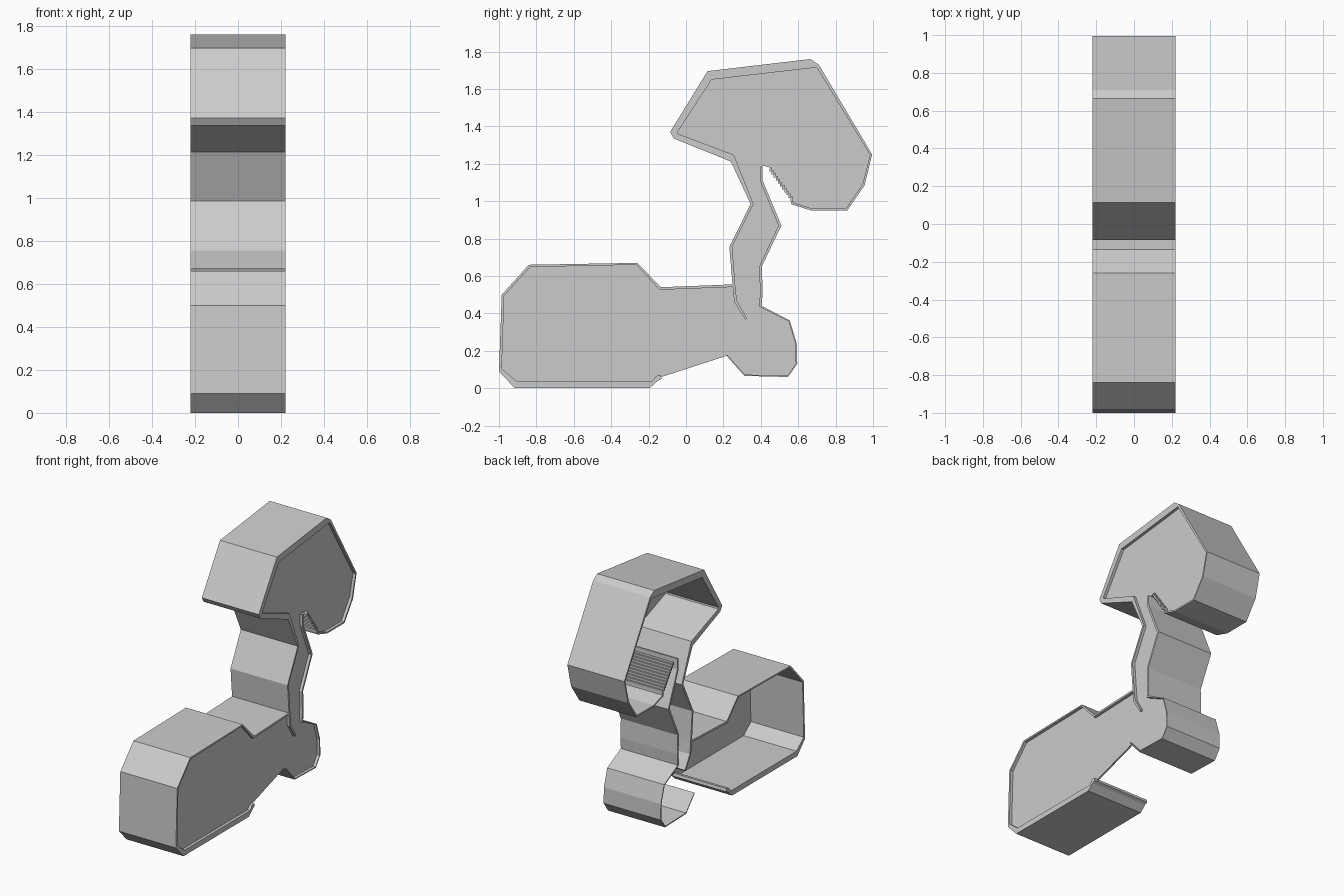
import bpy, bmesh

if "Cube" in bpy.data.objects:
    bpy.data.objects.remove(bpy.data.objects["Cube"])

HALF = 0.22  # half depth of the walls along x


def solid(name, faces2d, x0, x1):
    """Extrude a connected set of (y, z) faces from x0 to x1."""
    bm = bmesh.new()
    for pts in faces2d:
        bm.faces.new([bm.verts.new((x0, y, z)) for y, z in pts])
    bmesh.ops.remove_doubles(bm, verts=bm.verts, dist=1e-5)
    ext = bmesh.ops.extrude_face_region(bm, geom=bm.faces[:], use_keep_orig=True)
    verts = [v for v in ext["geom"] if isinstance(v, bmesh.types.BMVert)]
    bmesh.ops.translate(bm, verts=verts, vec=(x1 - x0, 0, 0))
    bmesh.ops.recalc_face_normals(bm, faces=bm.faces[:])
    mesh = bpy.data.meshes.new(name)
    bm.to_mesh(mesh)
    bm.free()
    ob = bpy.data.objects.new(name, mesh)
    bpy.context.collection.objects.link(ob)
    return ob


def wall(name, outer, inner):
    """Thin wall between matching outer and inner outlines."""
    quads = [(outer[i], outer[i + 1], inner[i + 1], inner[i])
             for i in range(len(outer) - 1)]
    return solid(name, quads, -HALF, HALF)


# Lower body wall
body_out = [(-.13, .05), (-.15, .04), (-.195, 0), (-.915, 0), (-1, .09), (-.985, .5),
            (-.84, .66), (-.26, .67), (-.135, .54), (.25, .555)]
body_in = [(-.135, .07), (-.16, .066), (-.18, .038), (-.905, .038), (-.985, .105),
           (-.972, .495), (-.833, .648), (-.265, .66), (-.142, .526), (.25, .541)]
wall("body_wall", body_out, body_in)

# Rounded lobe wall and the rear neck wall above it
rear_out = [(.22, .17), (.312, .066), (.545, .06), (.595, .13), (.592, .24), (.555, .362),
            (.405, .44), (.41, .52), (.405, .65), (.51, .87), (.41, 1.11), (.408, 1.185)]
rear_in = [(.22, .178), (.315, .073), (.542, .067), (.587, .132), (.584, .24), (.549, .357),
           (.392, .436), (.396, .52), (.391, .65), (.494, .87), (.397, 1.105), (.397, 1.185)]
wall("rear_neck_and_lobe_wall", rear_out, rear_in)

# Stepped lip that ends the head wall
STEPS = 11
lip_out, lip_in = [], []
for i in range(STEPS):
    y = .56 - .125 * i / STEPS
    z = 1.0 + .175 * i / STEPS
    for dy, dz in ((0, 0), (0, .175 / STEPS)):
        lip_out.append((y + dy, z + dz))
        lip_in.append((y + dy + .011, z + dz + .008))

# Front neck wall running up into the head wall
head_out = [(.318, .365), (.258, .46), (.249, .55), (.232, .755), (.345, .985), (.24, 1.212),
            (-.065, 1.335), (-.085, 1.37), (.115, 1.695), (.665, 1.76), (.71, 1.73),
            (.995, 1.25), (.955, 1.085), (.862, .95), (.67, .95), (.565, .983)] + lip_out
head_in = [(.326, .375), (.272, .467), (.263, .55), (.247, .758), (.361, .985), (.255, 1.248),
           (-.042, 1.36), (-.045, 1.37), (.137, 1.65), (.69, 1.714), (.702, 1.71),
           (.984, 1.247), (.944, 1.09), (.855, .961), (.672, .961), (.572, .993)] + lip_in
wall("head_and_front_neck_wall", head_out, head_in)

# Recessed plate closing the right side
mid = lambda a, b: [((p[0] + q[0]) / 2, (p[1] + q[1]) / 2) for p, q in zip(a, b)]
plate = (mid(body_out, body_in) + mid(head_out, head_in)[3:]
         + [(.42, 1.188)] + mid(rear_out, rear_in)[::-1])
solid("side_plate", [plate], .188, .2)
